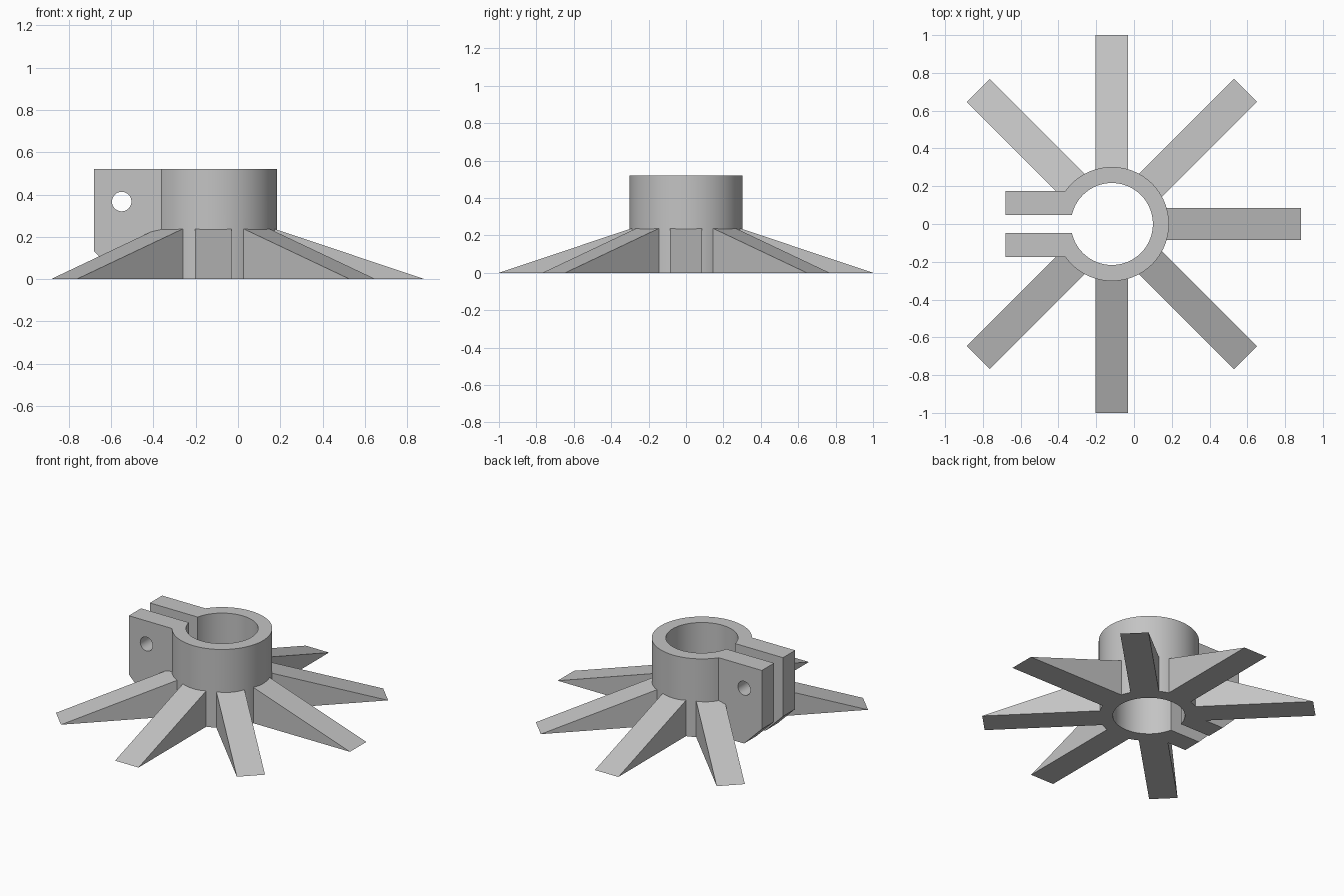
import bpy
import bmesh
import math
from mathutils import Matrix, Vector

default = bpy.data.objects.get("Cube")
if default:
    bpy.data.objects.remove(default, do_unlink=True)

CX = -0.117                      # hub axis
HEIGHT = 0.52
R_OUT, R_IN, R_RIB = 0.302, 0.217, 1.0
RIB_SLOPE = 0.335

grey = bpy.data.materials.new("plain grey")
grey.use_nodes = True
colour = (0.55, 0.55, 0.55, 1)
grey.diffuse_color = colour
grey.node_tree.nodes["Principled BSDF"].inputs["Base Color"].default_value = colour


def make_object(name, bm):
    bmesh.ops.recalc_face_normals(bm, faces=bm.faces)
    mesh = bpy.data.meshes.new(name)
    bm.to_mesh(mesh)
    bm.free()
    mesh.materials.append(grey)
    obj = bpy.data.objects.new(name, mesh)
    obj.location.x = CX
    bpy.context.collection.objects.link(obj)
    return obj


def cylinder(name, radius, depth, matrix, segments=96):
    bm = bmesh.new()
    bmesh.ops.create_cone(bm, cap_ends=True, segments=segments, radius1=radius,
                          radius2=radius, depth=depth, matrix=matrix)
    return make_object(name, bm)


def prism(name, profile, width, angle=0):
    """Extrude an (r, z) profile sideways, then turn it about the hub axis."""
    bm = bmesh.new()
    face = bm.faces.new([bm.verts.new((r, -width / 2, z)) for r, z in profile])
    extruded = bmesh.ops.extrude_face_region(bm, geom=[face])["geom"]
    moved = [v for v in extruded if isinstance(v, bmesh.types.BMVert)]
    bmesh.ops.translate(bm, verts=moved, vec=Vector((0, width, 0)))
    bm.transform(Matrix.Rotation(angle, 4, "Z"))
    return make_object(name, bm)


def combine(target, tool, operation):
    mod = target.modifiers.new(tool.name, "BOOLEAN")
    mod.operation = operation
    mod.solver = "EXACT"
    mod.object = tool
    tool.hide_render = True
    bpy.context.view_layer.update()
    with bpy.context.temp_override(object=target, active_object=target):
        bpy.ops.object.modifier_apply(modifier=mod.name)
    bpy.data.objects.remove(tool, do_unlink=True)


# Hub
clamp = cylinder("clamp_hub_with_ribs", R_OUT, HEIGHT,
                 Matrix.Translation((0, 0, HEIGHT / 2)))

# Seven sloped ribs, leaving the clamp side free
rib = [(0.25, 0), (R_RIB, 0), (0.25, (R_RIB - 0.25) * RIB_SLOPE)]
for i in range(8):
    if i != 4:
        combine(clamp, prism("rib", rib, 0.172, i * math.pi / 4), "UNION")

# Clamp lugs with a chamfered lower corner
end, chamfer = 0.563, 0.13
lug = [(0.2, 0), (end - chamfer, 0), (end, chamfer), (end, HEIGHT), (0.2, HEIGHT)]
combine(clamp, prism("clamp_lugs", lug, 0.35, math.pi), "UNION")

# Bore, slot between the lugs, and bolt hole
combine(clamp, cylinder("bore", R_IN, 2, Matrix()), "DIFFERENCE")
slot = [(0.1, -0.1), (0.7, -0.1), (0.7, 0.7), (0.1, 0.7)]
combine(clamp, prism("slot", slot, 0.094, math.pi), "DIFFERENCE")
bolt = Matrix.Translation((-0.433, 0, 0.367)) @ Matrix.Rotation(math.pi / 2, 4, "X")
combine(clamp, cylinder("bolt_hole", 0.046, 1, bolt, 48), "DIFFERENCE")

# Smooth round walls, sharp edges kept
bpy.ops.object.select_all(action="DESELECT")
clamp.select_set(True)
bpy.context.view_layer.objects.active = clamp
bpy.ops.object.shade_smooth_by_angle(angle=math.radians(30))
